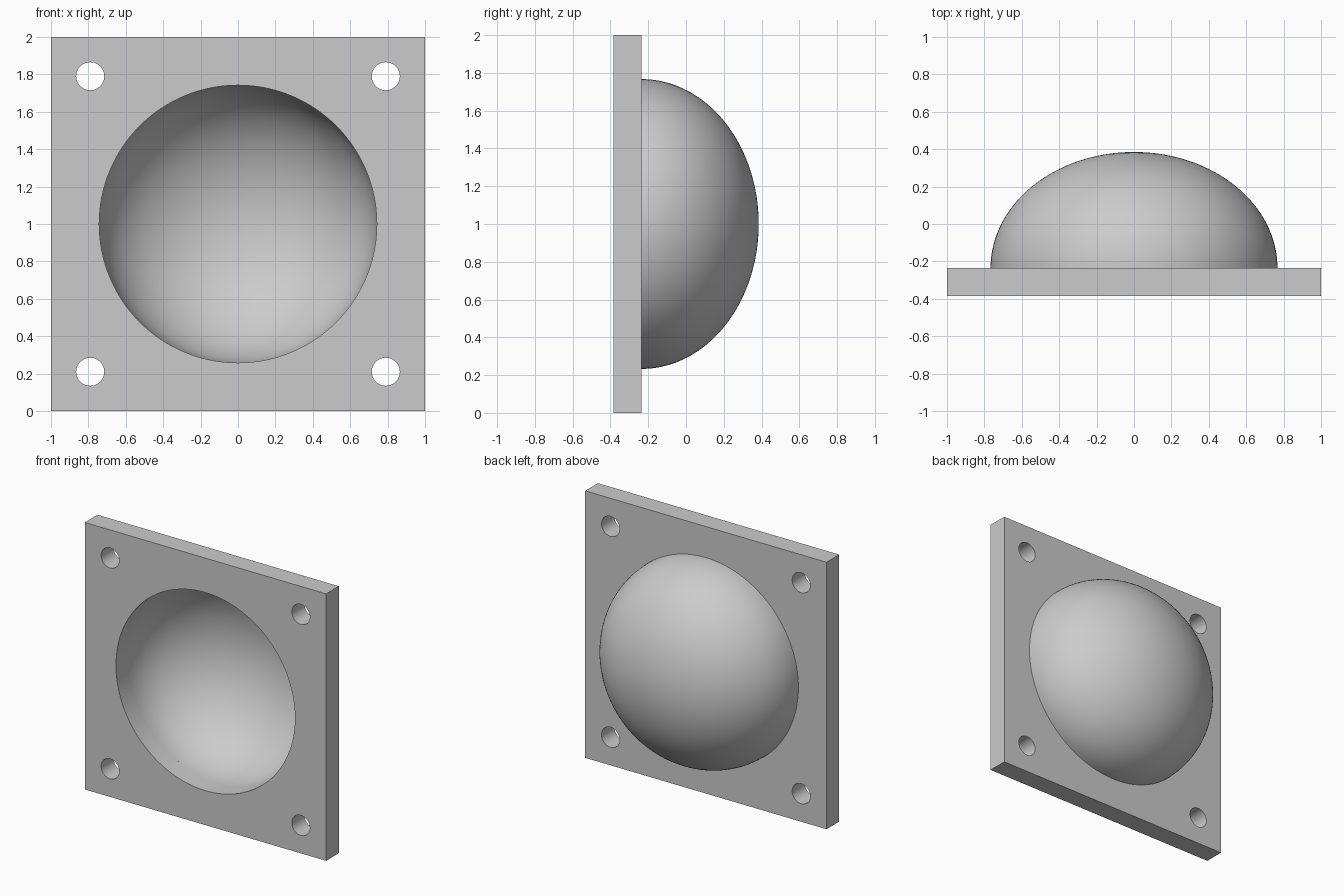
import bpy, bmesh
from math import pi, sin, cos
from mathutils import Matrix

cube = bpy.data.objects.get("Cube")
if cube:
    bpy.data.objects.remove(cube, do_unlink=True)

FRONT, BACK, TIP = -0.385, -0.235, 0.385   # plate faces and dome tip along y
OUTER, INNER = 0.767, 0.742                # dome radii at the plate
SEGMENTS, RINGS = 128, 32
TO_BACK = Matrix.Translation((0, 0, 1)) @ Matrix.Rotation(-pi / 2, 4, "X")  # local z becomes +y

grey = bpy.data.materials.new("light_grey")
grey.use_nodes = True
grey.diffuse_color = (0.6, 0.6, 0.6, 1)
grey.node_tree.nodes["Principled BSDF"].inputs["Base Color"].default_value = (0.6, 0.6, 0.6, 1)


def make_object(name, bm):
    bmesh.ops.recalc_face_normals(bm, faces=bm.faces)
    mesh = bpy.data.meshes.new(name)
    bm.to_mesh(mesh)
    bm.free()
    mesh.materials.append(grey)
    obj = bpy.data.objects.new(name, mesh)
    bpy.context.collection.objects.link(obj)
    return obj


def activate(obj):
    bpy.ops.object.select_all(action="DESELECT")
    obj.select_set(True)
    bpy.context.view_layer.objects.active = obj


# Square mounting plate
bm = bmesh.new()
bmesh.ops.create_cube(bm, size=1)
bmesh.ops.scale(bm, vec=(2, BACK - FRONT, 2), verts=bm.verts)
bmesh.ops.translate(bm, vec=(0, (FRONT + BACK) / 2, 1), verts=bm.verts)
plate = make_object("mounting_plate", bm)

# Central bore and four corner screw holes, cut together
bm = bmesh.new()
holes = [(0, 0, INNER, SEGMENTS)]
holes += [(x, y, 0.075, 48) for x in (-0.79, 0.79) for y in (-0.79, 0.79)]
for x, y, radius, sides in holes:
    bmesh.ops.create_cone(bm, cap_ends=True, segments=sides, radius1=radius, radius2=radius,
                          depth=1, matrix=TO_BACK @ Matrix.Translation((x, y, -0.3)))
cutter = make_object("hole_cutter", bm)
cutter.hide_render = True
cut = plate.modifiers.new("holes", "BOOLEAN")
cut.operation = "DIFFERENCE"
cut.solver = "EXACT"
cut.object = cutter
activate(plate)
bpy.ops.object.modifier_apply(modifier=cut.name)
bpy.data.objects.remove(cutter, do_unlink=True)

# Hollow elliptical dome, turned from a closed wall profile
wall = OUTER - INNER
depth = TIP - BACK
arc = [i / RINGS * pi / 2 for i in range(RINGS + 1)]
profile = [(OUTER * cos(a), BACK + depth * sin(a)) for a in arc]
profile += [(INNER * cos(a), BACK + (depth - wall) * sin(a)) for a in reversed(arc)]
bm = bmesh.new()
verts = [bm.verts.new(TO_BACK.to_3x3() @ Matrix.Identity(3) @ Matrix.Translation((r, 0, h)).translation)
         for r, h in profile]
bmesh.ops.translate(bm, vec=(0, 0, 1), verts=verts)
edges = [bm.edges.new((verts[i], verts[(i + 1) % len(verts)])) for i in range(len(verts))]
edges = [e for e in edges if max(abs(v.co.x) for v in e.verts) > 0.001]
bmesh.ops.spin(bm, geom=verts + edges, cent=(0, 0, 1), axis=(0, 1, 0),
               angle=2 * pi, steps=SEGMENTS, use_duplicate=False)
bmesh.ops.remove_doubles(bm, verts=bm.verts, dist=0.0001)
bmesh.ops.dissolve_degenerate(bm, edges=bm.edges, dist=0.0001)
loose = [e for e in bm.edges if not e.link_faces]
bmesh.ops.delete(bm, geom=loose, context="EDGES")
dome = make_object("hollow_dome", bm)

for obj in (plate, dome):
    activate(obj)
    bpy.ops.object.shade_smooth_by_angle(angle=pi / 6)
